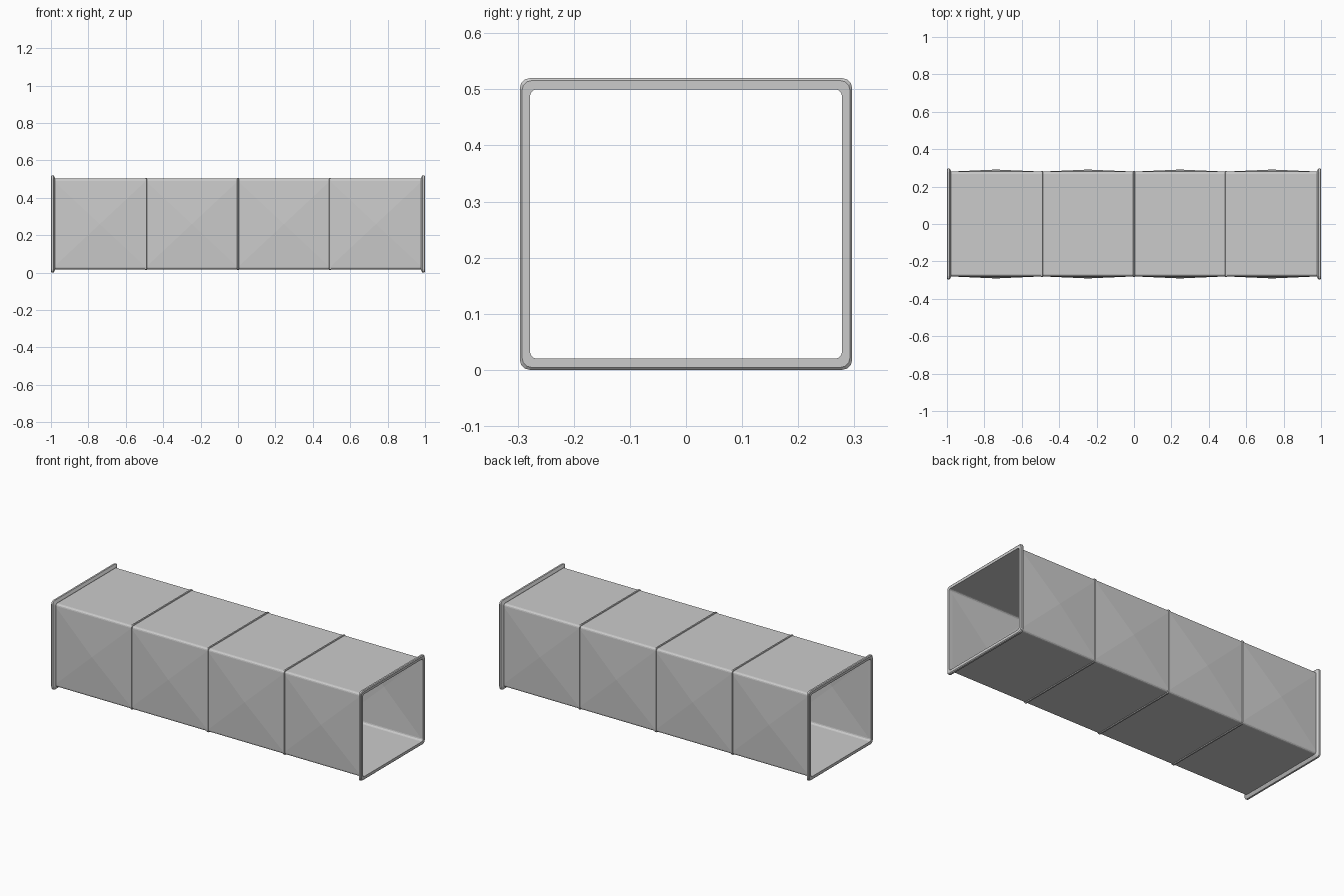
import bpy, bmesh, math

if "Cube" in bpy.data.objects:
    bpy.data.objects.remove(bpy.data.objects["Cube"])

HALF_Y, HALF_Z, MID_Z = 0.278, 0.24, 0.26


def section(bm, x, grow, radius):
    """Rounded rectangle ring at x, grown outward from the duct opening."""
    hy, hz = HALF_Y + grow, HALF_Z + grow * 1.1
    ring = []
    for k, (sy, sz) in enumerate([(1, 1), (-1, 1), (-1, -1), (1, -1)]):
        for j in range(4):
            a = math.pi / 2 * (k + j / 3)
            ring.append(bm.verts.new((x,
                                      sy * (hy - radius) + radius * math.cos(a),
                                      MID_Z + sz * (hz - radius) + radius * math.sin(a))))
    return ring


def loft(name, profile, closed=False, bulge=0):
    bm = bmesh.new()
    rings = [section(bm, *p) for p in profile]
    pairs = list(zip(rings, rings[1:]))
    if closed:
        pairs.append((rings[-1], rings[0]))
    for a, b in pairs:
        n = len(a)
        for i in range(n):
            bm.faces.new((a[i], a[(i + 1) % n], b[(i + 1) % n], b[i]))
    bmesh.ops.recalc_face_normals(bm, faces=bm.faces)
    if bulge:
        # cross-broken side panels: shallow pyramids on both long sides
        bm.normal_update()
        sides = [f for f in bm.faces if abs(f.normal.y) > 0.99 and f.calc_area() > 0.1]
        for v in bmesh.ops.poke(bm, faces=sides)["verts"]:
            v.co.y += math.copysign(bulge, v.co.y)
    mesh = bpy.data.meshes.new(name)
    bm.to_mesh(mesh)
    bm.free()
    ob = bpy.data.objects.new(name, mesh)
    bpy.context.collection.objects.link(ob)
    return ob


# sheet metal tube of four panels
loft("duct_body", [(x, 0.002, 0.012) for x in (-0.985, -0.492, 0, 0.492, 0.985)], bulge=0.011)

# raised seams between the panels
for i, x in enumerate((-0.492, 0, 0.492)):
    loft(f"seam_{i + 1}", [(x - 0.006, 0.002, 0.012), (x - 0.004, 0.006, 0.014),
                           (x + 0.004, 0.006, 0.014), (x + 0.006, 0.002, 0.012)])

# end flanges with a tapered back
for side, s in (("left", -1), ("right", 1)):
    loft(f"{side}_flange", [(s * x, g, r) for x, g, r in (
        (0.978, 0.0, 0.012), (0.978, 0.006, 0.014), (0.986, 0.018, 0.017),
        (0.996, 0.018, 0.017), (1.0, 0.014, 0.016), (1.0, 0.0, 0.012))], closed=True)
